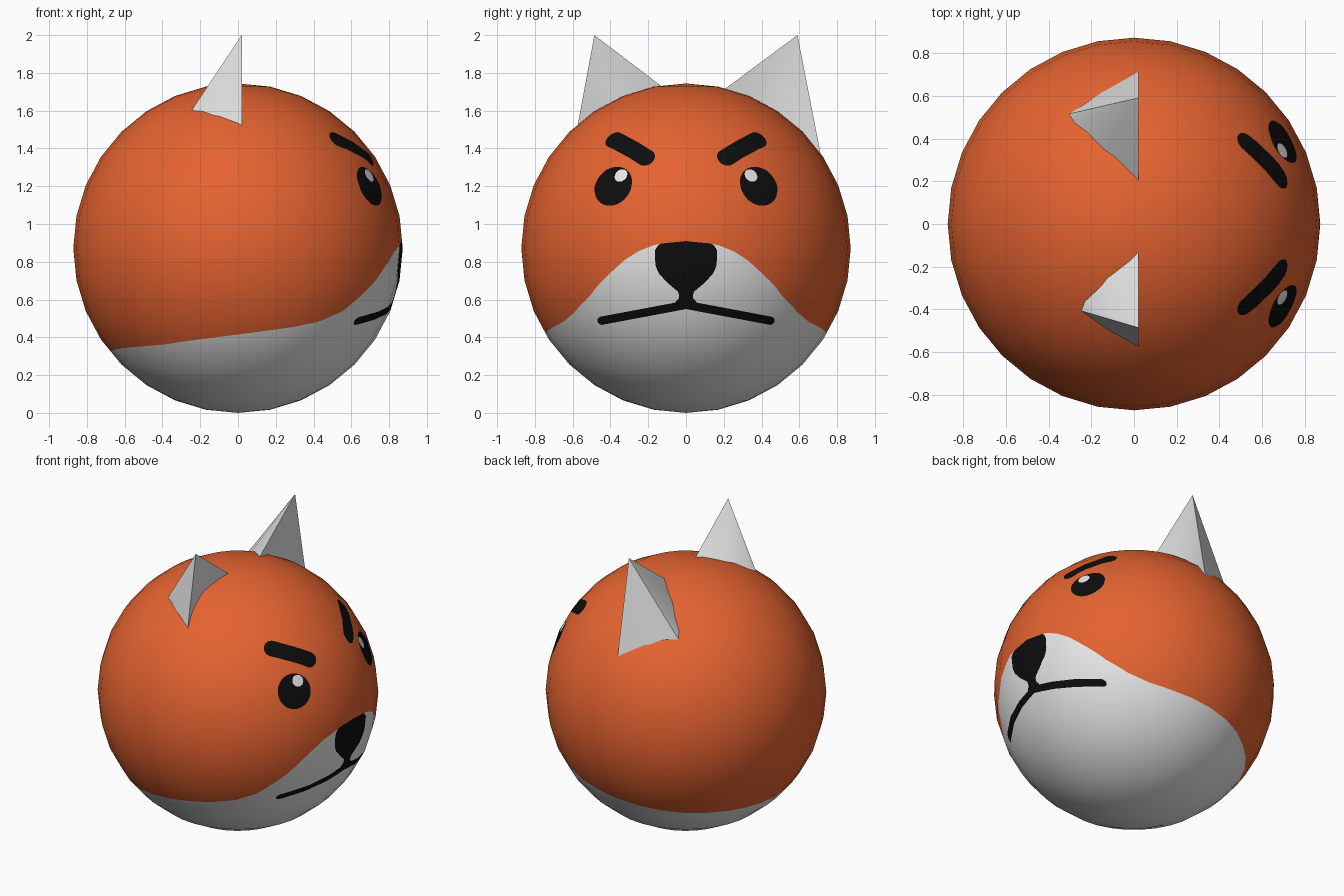
import bpy, bmesh, math
from mathutils import Vector

if "Cube" in bpy.data.objects:
    bpy.data.objects.remove(bpy.data.objects["Cube"])

R = 0.872
CENTRE = Vector((0, 0, R))


def material(name, rgb):
    m = bpy.data.materials.new(name)
    m.diffuse_color = (*rgb, 1)
    m.use_nodes = True
    m.node_tree.nodes["Principled BSDF"].inputs["Base Color"].default_value = m.diffuse_color
    return m


orange = material("orange fur", (0.78, 0.125, 0.03))
white = material("white fur", (0.8, 0.8, 0.8))
black = material("black", (0.004, 0.004, 0.004))


def interp(table, t):
    if t <= table[0][0]:
        return table[0][1]
    for (a, va), (b, vb) in zip(table, table[1:]):
        if t <= b:
            return va + (vb - va) * (t - a) / (b - a)
    return table[-1][1]


def on_ball(y, z):
    """Point on the face side (+x) of the ball."""
    return Vector((math.sqrt(R * R - y * y - (z - R) ** 2), y, z))


def capsule(p, a, b, r):
    d = b - a
    t = max(0, min(1, (p - a).dot(d) / d.length_squared))
    return r - (p - a - d * t).length


# Painted regions: each rule is positive inside its region
MUZZLE = [(0, .895), (11, .89), (17, .855), (22, .81), (28, .74), (38, .62), (47, .535),
          (58, .475), (68, .453), (90, .415), (125, .36), (180, .325)]
NOSE = [(.54, -.05), (.56, .04), (.59, .055), (.61, .035), (.64, .04), (.69, .10), (.74, .145),
        (.78, .162), (.86, .165), (.885, .15), (.902, .12), (.915, -.1)]
EYE = on_ball(.39, 1.205)
GLINT = on_ball(.347, 1.26)
BROW = on_ball(.215, 1.355), on_ball(.385, 1.45)
MOUTH = Vector((0, 0, .572)), Vector((0, .447, .488))


def muzzle(p):
    return interp(MUZZLE, math.degrees(abs(math.atan2(p.y, p.x)))) - p.z


def dark(p):
    if p.x < 0.3:
        return -1
    q = Vector((p.x, abs(p.y), p.z))
    flat = Vector((0, q.y, q.z))
    return max(0.112 - (q - EYE).length, capsule(q, *BROW, 0.051),
               interp(NOSE, q.z) - q.y, capsule(flat, *MOUTH, 0.022))


def glint(p):
    return 0.038 - (Vector((p.x, abs(p.y), p.z)) - GLINT).length


def cut(bm, rule, index):
    """Cut the faces along the border of a region and colour its inside."""
    val = {v: rule(v.co) for v in bm.verts}
    new = []
    for e in list(bm.edges):
        a, b = e.verts
        fa, fb = val[a], val[b]
        if fa * fb < 0:
            t = max(0.02, min(0.98, fa / (fa - fb)))
            new.append(bmesh.utils.edge_split(e, a, t)[1])
    bmesh.ops.connect_verts(bm, verts=new)
    for f in bm.faces:
        if rule(f.calc_center_median()) > 0:
            f.material_index = index


# Ball head: 32 x 16 sphere, face side divided finely so that the markings cut cleanly
bm = bmesh.new()
bmesh.ops.create_uvsphere(bm, u_segments=32, v_segments=16, radius=R)
bmesh.ops.translate(bm, verts=bm.verts, vec=CENTRE)
front = {e for f in bm.faces if f.calc_center_median().x > 0.38 for e in f.edges}
bmesh.ops.subdivide_edges(bm, edges=list(front), cuts=13, use_grid_fill=True)
cut(bm, muzzle, 1)
cut(bm, dark, 2)
cut(bm, glint, 1)
for f in bm.faces:
    f.smooth = True
mesh = bpy.data.meshes.new("head")
bm.to_mesh(mesh)
bm.free()
for m in (orange, white, black):
    mesh.materials.append(m)
# Round shading over the flat facets
mesh.normals_split_custom_set_from_vertices([(v.co - CENTRE).normalized() for v in mesh.vertices])
bpy.context.collection.objects.link(bpy.data.objects.new("head", mesh))


def ear(name, tip, inner, outer, back):
    """Pointed ear: shallow hollow in front, rounded behind, sunk into the ball."""
    def base(x, y):
        return Vector((x, y, R + math.sqrt(R * R - x * x - y * y)))
    tip = Vector(tip)
    a, b, c = base(*inner), base(*outer), base(*back)
    side = 0.025 if b.y > a.y else -0.025
    c1, c2 = c + Vector((0, side, 0)), c - Vector((0, side, 0))
    push = Vector((-0.02, 0, 0.01))
    hollow = Vector((-0.05, 0, 0))
    ring = [a, a.lerp(b, .25) + hollow * .7, a.lerp(b, .5) + hollow, a.lerp(b, .75) + hollow * .7,
            b, b.lerp(c1, .5) + push, c1, c2, c2.lerp(a, .5) + push]
    bm = bmesh.new()
    top = bm.verts.new(tip)
    verts = [bm.verts.new(tip + (p - tip) * 1.15) for p in ring]
    for i, v in enumerate(verts):
        bm.faces.new((top, v, verts[(i + 1) % len(verts)]))
    bm.faces.new(verts)
    bmesh.ops.recalc_face_normals(bm, faces=bm.faces)
    me = bpy.data.meshes.new(name)
    bm.to_mesh(me)
    bm.free()
    me.materials.append(white)
    ob = bpy.data.objects.new(name, me)
    bpy.context.collection.objects.link(ob)
    bpy.ops.object.select_all(action='DESELECT')
    ob.select_set(True)
    bpy.context.view_layer.objects.active = ob
    bpy.ops.object.shade_smooth_by_angle(angle=math.radians(50))


# Ears (slightly different in size and place)
ear("ear_large", (.02, .59, 2.0), (.02, .21), (.02, .712), (-.285, .495))
ear("ear_small", (.02, -.485, 2.0), (.02, -.135), (.02, -.572), (-.235, -.385))
